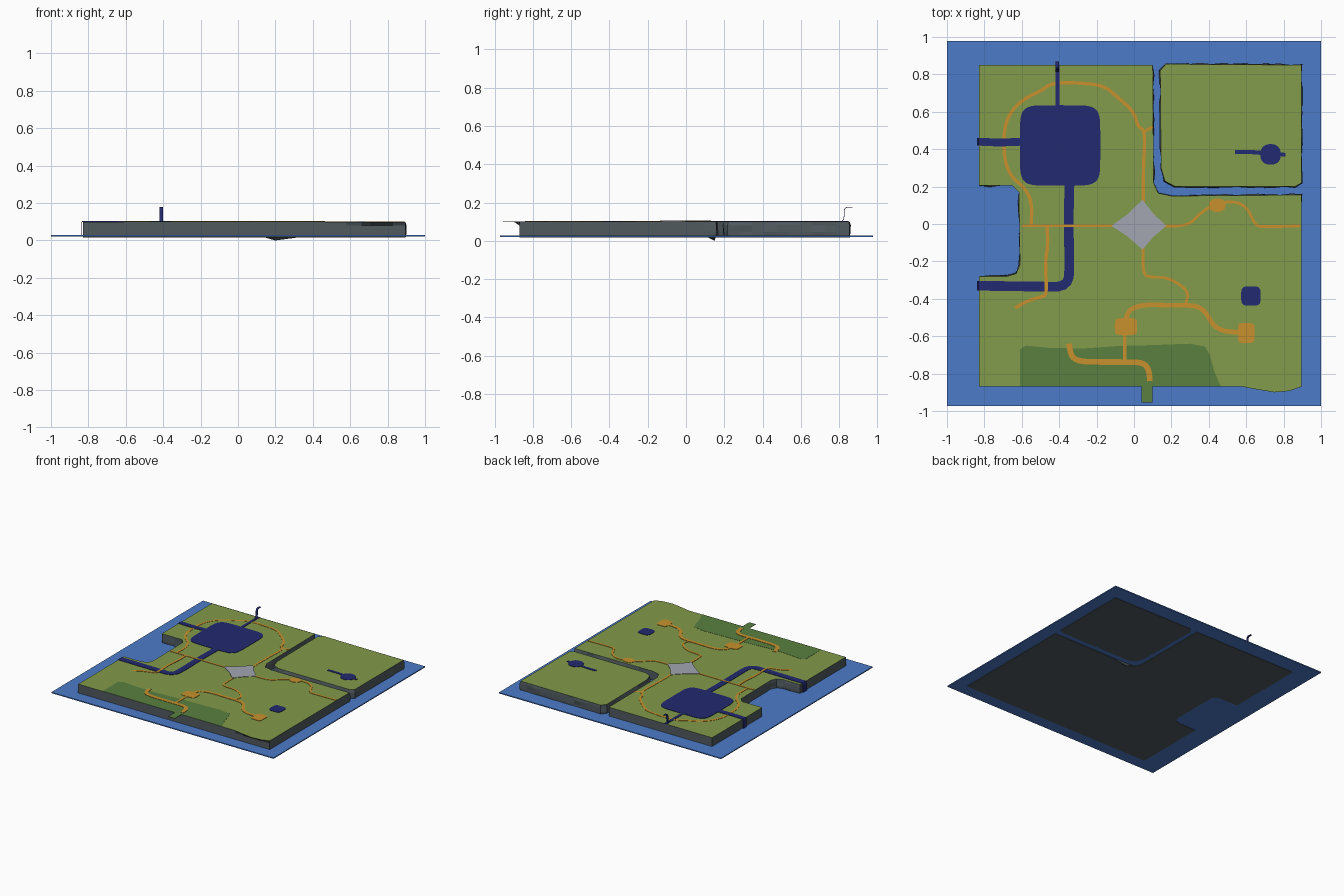
import bpy, bmesh, math, random
from mathutils import Vector

if "Cube" in bpy.data.objects:
    bpy.data.objects.remove(bpy.data.objects["Cube"])

random.seed(4)


def material(name, rgb):
    m = bpy.data.materials.new(name)
    m.diffuse_color = (*rgb, 1)
    m.use_nodes = True
    m.node_tree.nodes["Principled BSDF"].inputs["Base Color"].default_value = m.diffuse_color
    return m


GRASS = material("grass_green", (.223, .328, .07))
ROCK = material("rock_grey", (.08, .102, .114))
SEA = material("sea_blue", (.072, .198, .578))
NAVY = material("river_navy", (.016, .023, .162))
ROAD = material("road_orange", (.578, .283, .026))
PLAZA = material("plaza_grey", (.36, .381, .434))
FOREST = material("forest_green", (.102, .216, .051))

TOP = .1            # height of the land surface


def make(name, verts, faces, mats, rule=None):
    me = bpy.data.meshes.new(name)
    me.from_pydata(verts, [], faces)
    for m in mats:
        me.materials.append(m)
    if rule:
        for p in me.polygons:
            p.material_index = rule(p)
    ob = bpy.data.objects.new(name, me)
    bpy.context.collection.objects.link(ob)
    return ob


def thicken(ob, t=.003):
    s = ob.modifiers.new("thickness", 'SOLIDIFY')
    s.thickness, s.offset = t, -1
    return ob


def chaikin(pts):
    out = [pts[0]]
    for a, b in zip(pts, pts[1:]):
        out += [a.lerp(b, .25), a.lerp(b, .75)]
    return out + [pts[-1]]


def ribbon(name, pts, width, mat, z=.104, side=None, smooth=2):
    """Flat strip along a path; side fixes the width direction for falls."""
    p = [Vector((q[0], q[1], q[2] if len(q) > 2 else z)) for q in pts]
    for _ in range(smooth):
        p = chaikin(p)
    verts = []
    for i, q in enumerate(p):
        if side:
            s = Vector(side)
        else:
            t = p[min(i + 1, len(p) - 1)] - p[max(i - 1, 0)]
            s = Vector((-t.y, t.x, 0)).normalized()
        verts += [q - s * width / 2, q + s * width / 2]
    faces = [(2*i, 2*i+2, 2*i+3, 2*i+1) for i in range(len(p) - 1)]
    return thicken(make(name, verts, faces, [mat]))


def plate(name, outline, mat, z):
    verts = [(x, y, z) for x, y in outline]
    return thicken(make(name, verts, [range(len(verts))], [mat]))


def blob(name, cx, cy, rx, ry, power, mat, z=.104, n=48):
    """Rounded square (superellipse) plate."""
    def c(v):
        return math.copysign(abs(v) ** (2 / power), v)
    return plate(name, [(cx + rx * c(math.cos(a)), cy + ry * c(math.sin(a)))
                        for a in (2 * math.pi * i / n for i in range(n))], mat, z)


def land(name, outline, rough, floor):
    """Block with green top, rock sides, and rough cliffs where rough(x, y)."""
    pts = []
    for i, a in enumerate(outline):
        a, b = Vector(a), Vector(outline[(i + 1) % len(outline)])
        k = max(1, round((b - a).length / .06))
        pts += [a.lerp(b, j / k) for j in range(k)]
    n = len(pts)
    verts = []
    for z, amp in ((.017, .002), (.045, .008), (.08, .009), (TOP, 0)):
        for i, p in enumerate(pts):
            t = pts[(i + 1) % n] - pts[i - 1]
            out = Vector((t.y, -t.x)).normalized()
            q = p + out * (random.uniform(-.3, 1) * amp if rough(*p) else 0)
            # the top bulges over the straight front wall
            verts.append((q.x, q.y if z == TOP else max(q.y, floor), z))
    faces = [(r*n + i, r*n + (i+1) % n, (r+1)*n + (i+1) % n, (r+1)*n + i)
             for r in range(3) for i in range(n)]
    faces += [list(range(n))[::-1], list(range(3 * n, 4 * n))]
    return make(name, verts, faces, [ROCK, GRASS],
                lambda p: int(p.normal.z > .9 and p.center.z > TOP - .005))


# Sea slab
bpy.ops.mesh.primitive_cube_add(size=1, location=(0, .003, .024))
sea = bpy.context.object
sea.name = "sea"
sea.scale = (2, 1.95, .008)
sea.data.materials.append(SEA)

# Land masses
land("mainland", [(-.83, -.87), (.58, -.87), (.66, -.885), (.75, -.9), (.83, -.893),
                  (.895, -.87), (.895, .155), (.2, .15), (.13, .165), (.105, .22),
                  (.1, .85), (-.83, .85), (-.83, .205), (-.65, .205), (-.615, .17),
                  (-.61, -.22), (-.63, -.265), (-.68, -.28), (-.83, -.28)],
     lambda x, y: (x > .05 and .1 < y < .84) or (-.82 < x < -.6 and -.3 < y < .21), -.87)
land("corner_island", [(.22, .2), (.86, .2), (.895, .22), (.895, .85), (.17, .855),
                       (.14, .82), (.145, .3), (.165, .23)], lambda x, y: True, -1)

# Rock wedge hanging under the channel bank
make("rock_wedge", [(.13, .155, .02), (.35, .15, .02), (.2, .15, 0), (.2, .11, .02)],
     [(0, 2, 1), (0, 3, 2), (3, 1, 2), (0, 1, 3)], [ROCK])

# Forest and the jetty in front of it
plate("forest", [(-.61, -.87), (.465, -.87), (.43, -.79), (.405, -.7), (.38, -.655),
                 (.3, -.64), (.08, -.648), (-.08, -.652), (-.26, -.665), (-.45, -.663),
                 (-.58, -.65), (-.61, -.67)], FOREST, .1015)
plate("jetty", [(.04, -.955), (.1, -.955), (.1, -.865), (.04, -.865)], FOREST, .1015)

# Lakes
blob("big_lake", -.395, .42, .215, .215, 6, NAVY, .103)
blob("small_lake", .625, -.385, .052, .052, 4, NAVY)
blob("island_pond", .73, .372, .055, .055, 2.3, NAVY)
ribbon("pond_stream", [(.54, .385), (.64, .385), (.72, .375)], .022, NAVY)
ribbon("pond_outlet", [(.76, .375), (.81, .37)], .02, NAVY)

# Rivers, with falls over the west edge and a raised spout at the back
ribbon("north_river", [(-.41, .62), (-.41, .85)], .022, NAVY, .103)
ribbon("raised_spout", [(-.41, .815, .103), (-.41, .825, .12), (-.41, .825, .178),
                        (-.41, .87, .178)], .017, NAVY, side=(-1, 0, 0))
for name, y, w, pts in (
        ("west_river", .44, .042, [(-.6, .44), (-.72, .435), (-.83, .44)]),
        ("south_river", -.33, .052, [(-.345, .22), (-.35, 0), (-.345, -.2), (-.35, -.335),
                                     (-.5, -.335), (-.83, -.33)])):
    ribbon(name, pts, w, NAVY, .103)
    ribbon(name + "_fall", [(-.82, y, .103), (-.84, y, .103), (-.84, y, .028)],
           w, NAVY, side=(0, -1, 0))

# Roads: width, height, path
roads = {
    "ring_road": (.018, .102, [(.05, .12), (.05, .3), (.06, .5), (.02, .52), (0, .6),
                               (-.09, .68), (-.16, .74), (-.29, .755), (-.44, .755),
                               (-.5, .71), (-.57, .68), (-.65, .615), (-.695, .52),
                               (-.695, .35), (-.66, .255), (-.58, .19), (-.545, .11),
                               (-.55, -.01)]),
    "bank_spur": (.015, .102, [(.05, .49), (.1, .52)]),
    "west_road": (.013, .104, [(-.6, -.01), (-.1, -.01)]),
    "bridge_road": (.018, .104, [(-.465, -.01), (-.46, -.11), (-.475, -.21), (-.465, -.38),
                                 (-.5, -.39), (-.58, -.415), (-.635, -.45)]),
    "east_road": (.015, .104, [(.15, -.01), (.29, -.01), (.35, .055), (.42, .1), (.49, .12),
                               (.56, .115), (.61, .08), (.65, -.01), (.7, -.015), (.89, -.01)]),
    "south_road": (.015, .104, [(.048, -.12), (.048, -.27), (.09, -.285), (.18, -.285),
                                (.27, -.34), (.29, -.38), (.275, -.43)]),
    "village_road": (.025, .104, [(-.045, -.52), (-.03, -.46), (.05, -.43), (.2, -.435),
                                  (.34, -.435), (.39, -.48), (.42, -.54), (.48, -.575),
                                  (.58, -.58)]),
    "forest_link": (.018, .104, [(-.05, -.56), (-.05, -.74)]),
    "forest_road": (.03, .104, [(-.348, -.64), (-.335, -.71), (-.29, -.735), (-.18, -.738),
                                (-.05, -.738), (.05, -.74), (.08, -.78), (.085, -.84)]),
}
for name, (w, z, pts) in roads.items():
    ribbon(name, pts, w, ROAD, z)

# Villages along the roads
blob("centre_village", -.043, -.548, .06, .045, 5, ROAD)
blob("east_village", .6, -.583, .045, .053, 5, ROAD)
blob("roadside_hamlet", .445, .1, .045, .036, 2.2, ROAD)

# Diamond plaza with slightly hollow edges
tips = [(.172, -.01), (.045, .13), (-.12, -.01), (.045, -.137)]
outline = []
for i, a in enumerate(tips):
    b = tips[(i + 1) % 4]
    outline += [a, tuple((p + q) / 2 * .93 + c * .07 for p, q, c in zip(a, b, (.045, -.01)))]
plate("plaza", outline, PLAZA, .105)
